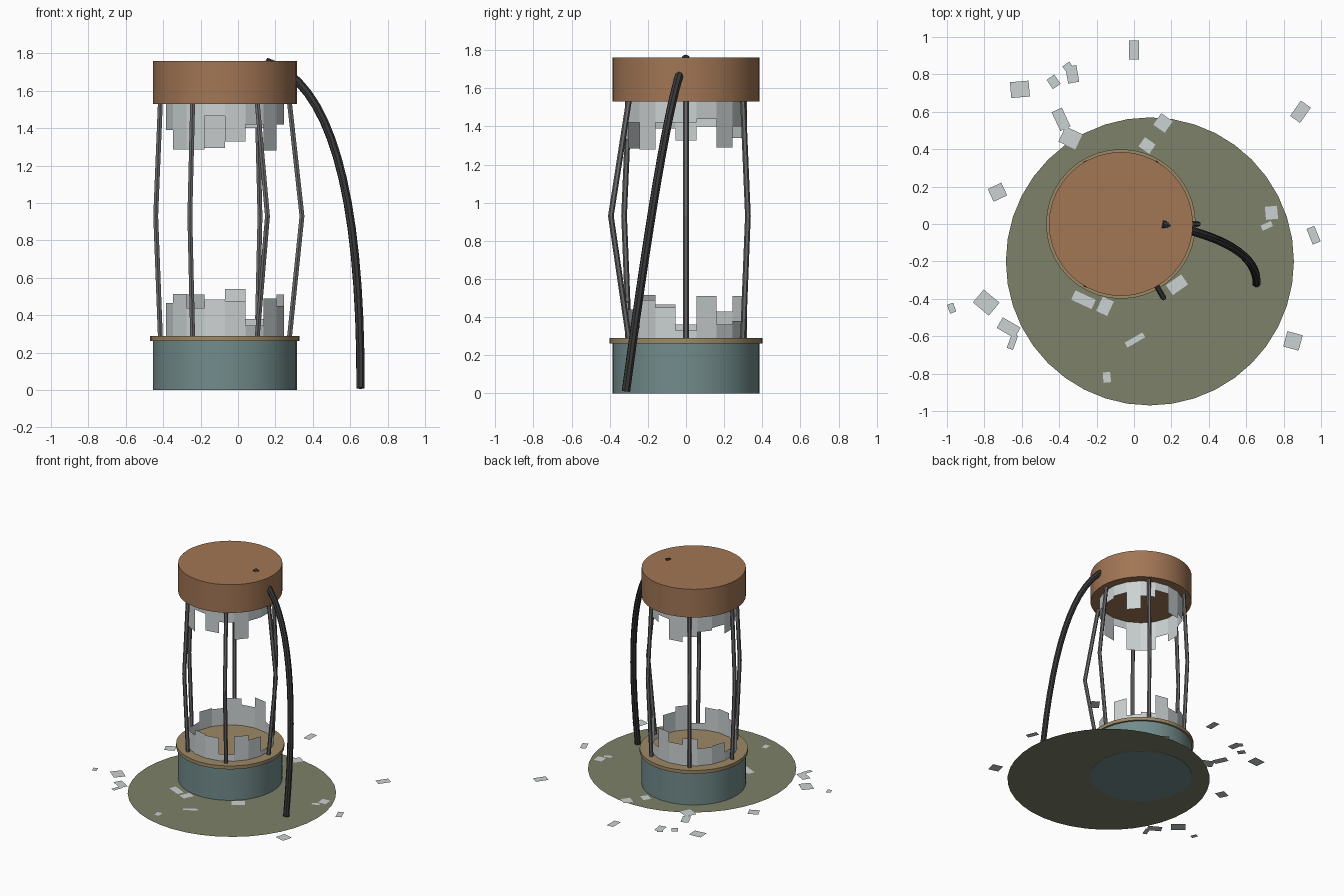
import bpy, bmesh, math
from mathutils import Vector

if "Cube" in bpy.data.objects:
    bpy.data.objects.remove(bpy.data.objects["Cube"])

CX = -0.07  # x of the tank axis


def material(name, rgb):
    m = bpy.data.materials.new(name)
    m.diffuse_color = (*rgb, 1)
    m.use_nodes = True
    m.node_tree.nodes["Principled BSDF"].inputs["Base Color"].default_value = m.diffuse_color
    return m


COPPER = material("copper", (0.36, 0.18, 0.09))
TEAL = material("teal_paint", (0.17, 0.26, 0.26))
BRASS = material("brass", (0.34, 0.25, 0.13))
SLIME = material("slime", (0.20, 0.22, 0.14))
STEEL = material("steel", (0.15, 0.15, 0.15))
RUBBER = material("rubber", (0.04, 0.04, 0.04))
GLASS = material("glass", (0.60, 0.64, 0.64))


def mesh_object(name, bm, mat):
    me = bpy.data.meshes.new(name)
    bm.to_mesh(me)
    bm.free()
    ob = bpy.data.objects.new(name, me)
    me.materials.append(mat)
    bpy.context.collection.objects.link(ob)
    return ob


def drum(name, r, z0, z1, mat):
    bpy.ops.mesh.primitive_cylinder_add(vertices=40, radius=r, depth=z1 - z0,
                                        location=(CX, 0, (z0 + z1) / 2))
    ob = bpy.context.object
    ob.name = name
    ob.data.materials.append(mat)
    bpy.ops.object.shade_smooth_by_angle(angle=math.radians(30))


def tube(name, points, r, mat, resolution):
    cu = bpy.data.curves.new(name, 'CURVE')
    cu.dimensions = '3D'
    cu.bevel_depth = r
    cu.bevel_resolution = resolution
    cu.use_fill_caps = True
    sp = cu.splines.new('POLY')
    sp.points.add(len(points) - 1)
    for p, co in zip(sp.points, points):
        p.co = (*co, 1)
    sp.use_smooth = False
    cu.materials.append(mat)
    ob = bpy.data.objects.new(name, cu)
    bpy.context.collection.objects.link(ob)


def polar(r, deg, z):
    a = math.radians(deg)
    return Vector((CX + r * math.cos(a), r * math.sin(a), z))


# Tank base, lip and cap
drum("base", 0.385, 0, 0.265, TEAL)
drum("base_lip", 0.40, 0.262, 0.29, BRASS)
drum("cap", 0.385, 1.53, 1.76, COPPER)

# Puddle on the floor
bm = bmesh.new()
bmesh.ops.create_circle(bm, cap_ends=True, segments=40, radius=0.77)
bmesh.ops.translate(bm, verts=bm.verts, vec=(0.085, -0.20, 0.002))
mesh_object("puddle", bm, SLIME)

# Bent cage rods, two of them pushed further out
for i, mid in enumerate([0.412, 0.375, 0.375, 0.37, 0.375, 0.455]):
    a = i * 60
    tube(f"cage_rod_{i + 1}", [polar(0.345, a, 0.28), polar(mid, a, 0.93),
                               polar(0.345, a, 1.54)], 0.015, STEEL, 1)


# Broken glass rings: 18 flat panes with uneven edges, one height per pane
def glass_ring(name, z_fixed, edges):
    bm = bmesh.new()
    for k, z in enumerate(edges):
        a, b = k * 20 - 10, k * 20 + 10
        bm.faces.new([bm.verts.new(polar(0.32, ang, h)) for ang, h in
                      ((a, z_fixed), (b, z_fixed), (b, z), (a, z))])
    mesh_object(name, bm, GLASS)


glass_ring("lower_glass", 0.288,
           [0.33, 0.51, 0.36, 0.38, 0.54, 0.46, 0.51, 0.43, 0.44,
            0.36, 0.465, 0.515, 0.44, 0.485, 0.475, 0.345, 0.49, 0.45])
glass_ring("upper_glass", 1.532,
           [1.42, 1.44, 1.29, 1.40, 1.46, 1.295, 1.34, 1.38, 1.40,
            1.325, 1.39, 1.285, 1.285, 1.465, 1.33, 1.42, 1.28, 1.42])

# Hose arching from the cap down to the floor
p0, p1, p2 = Vector((0.15, 0, 1.755)), Vector((0.66, -0.10, 1.60)), Vector((0.655, -0.315, 0.01))
path = []
for i in range(17):
    t = i / 16
    path.append((1 - t) ** 2 * p0 + 2 * t * (1 - t) * p1 + t * t * p2)
tube("hose", path, 0.023, RUBBER, 2)

# Glass shards on the floor: x, y, width, length, turn in degrees
SHARDS = [
    (0, .93, .055, .10, 0), (-.33, .80, .06, .09, 10), (-.35, .835, .045, .05, 35),
    (-.43, .76, .05, .06, 35), (-.61, .72, .10, .085, 5), (-.39, .56, .06, .11, 25),
    (-.34, .46, .10, .09, -25), (.155, .54, .075, .075, -35), (.07, .42, .07, .06, -35),
    (.89, .60, .065, .10, -35), (-.73, .17, .08, .075, 25), (.735, .06, .065, .07, 5),
    (.71, -.01, .06, .03, 25), (.96, -.06, .045, .09, 22), (.85, -.625, .085, .085, -15),
    (.23, -.325, .10, .065, 35), (-.27, -.405, .12, .055, -25), (-.155, -.44, .065, .085, -25),
    (.005, -.62, .11, .03, 30), (-.145, -.82, .04, .055, 5), (-.79, -.42, .11, .09, -40),
    (-.67, -.555, .11, .065, -30), (-.65, -.63, .035, .08, -20), (-.975, -.45, .035, .05, 20),
]
bm = bmesh.new()
for x, y, w, l, deg in SHARDS:
    c, s = math.cos(math.radians(deg)), math.sin(math.radians(deg))
    bm.faces.new([bm.verts.new((x + u * w / 2 * c - v * l / 2 * s,
                                y + u * w / 2 * s + v * l / 2 * c, 0.006))
                  for u, v in ((-1, -1), (1, -1), (1, 1), (-1, 1))])
mesh_object("floor_shards", bm, GLASS)
